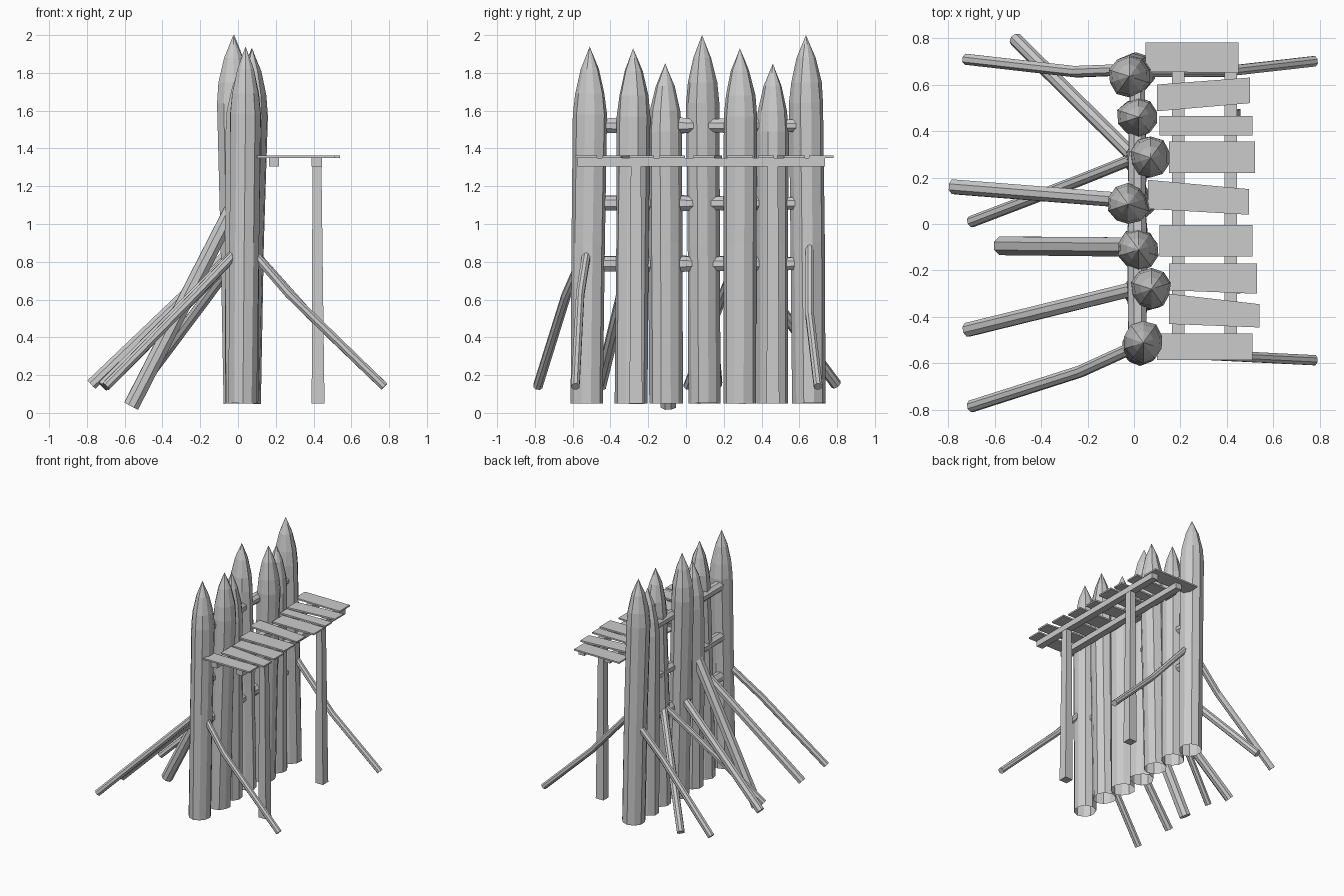
import bpy
import bmesh
import math
import random
from mathutils import Vector

random.seed(4)
cube = bpy.data.objects.get("Cube")
if cube:
    bpy.data.objects.remove(cube, do_unlink=True)

wood = bpy.data.materials.new("weathered_grey_wood")
wood.use_nodes = True
grey = (0.6, 0.6, 0.6, 1)
wood.diffuse_color = grey
wood.node_tree.nodes["Principled BSDF"].inputs["Base Color"].default_value = grey


def finish(name, bm):
    """Turn a bmesh into a flat-shaded wooden object."""
    bmesh.ops.recalc_face_normals(bm, faces=bm.faces)
    mesh = bpy.data.meshes.new(name)
    bm.to_mesh(mesh)
    bm.free()
    mesh.materials.append(wood)
    obj = bpy.data.objects.new(name, mesh)
    bpy.context.collection.objects.link(obj)
    return obj


def log(name, points, radii, sides=8, jitter=0.05, caps=(True, True)):
    """Rough-hewn log: uneven rings swept along a path; zero radius makes a tip."""
    bm = bmesh.new()
    points = [Vector(p) for p in points]
    # each side keeps its own bulge so that ridges run along the log
    bulge = [1 + random.uniform(-jitter, jitter) for _ in range(sides)]
    rings = []
    for i, (p, r) in enumerate(zip(points, radii)):
        if r == 0:
            rings.append([bm.verts.new(p)])
            continue
        tangent = points[min(i + 1, len(points) - 1)] - points[max(i - 1, 0)]
        side = tangent.cross(Vector((0, 1, 0)))
        if side.length < tangent.length * 0.1:
            side = Vector((1, 0, 0))
        side.normalize()
        up = tangent.normalized().cross(side)
        ring = []
        for k in range(sides):
            a = math.tau * (k + 0.5) / sides
            rr = r * bulge[k] * (1 + random.uniform(-jitter, jitter) / 2)
            ring.append(bm.verts.new(p + (side * math.cos(a) + up * math.sin(a)) * rr))
        rings.append(ring)
    for lower, upper in zip(rings, rings[1:]):
        for k in range(sides):
            n = (k + 1) % sides
            if len(upper) == 1:
                bm.faces.new((lower[k], lower[n], upper[0]))
            else:
                bm.faces.new((lower[k], lower[n], upper[n], upper[k]))
    for ring, cap in zip((rings[0], rings[-1]), caps):
        if cap and len(ring) > 2:
            bm.faces.new(ring)
    return finish(name, bm)


def prism(name, outline, z0, z1):
    """Upright prism from an outline in plan."""
    bm = bmesh.new()
    face = bm.faces.new([bm.verts.new((x, y, z0)) for x, y in outline])
    top = bmesh.ops.extrude_face_region(bm, geom=[face])
    verts = [v for v in top["geom"] if isinstance(v, bmesh.types.BMVert)]
    bmesh.ops.translate(bm, verts=verts, vec=(0, 0, z1 - z0))
    # the extrusion source stays as the underside
    if not face.is_valid:
        bm.faces.new([v for v in bm.verts if v not in verts])
    return finish(name, bm)


def box(name, x0, x1, y0, y1, z0, z1):
    return prism(name, [(x0, y0), (x1, y0), (x1, y1), (x0, y1)], z0, z1)


# Sharpened wall posts: base y, tip x, tip y, tip height
posts = [
    (-0.53, 0.04, -0.51, 1.94),
    (-0.295, 0.075, -0.28, 1.93),
    (-0.105, 0.02, -0.11, 1.85),
    (0.095, -0.025, 0.085, 2.0),
    (0.28, 0.072, 0.285, 1.93),
    (0.46, 0.02, 0.46, 1.85),
    (0.65, -0.02, 0.635, 2.0),
]
for i, (base_y, x, y, top) in enumerate(posts):
    base_x = 0.02 + (x - 0.02) * 0.3
    path = [(base_x, base_y, 0.05),
            ((base_x + x) / 2, (base_y + y) / 2, 0.9)]
    path += [(x, y, top - drop) for drop in (0.36, 0.25, 0.12, 0.05, 0)]
    log(f"wall_post_{i + 1}", path, (0.084, 0.086, 0.088, 0.077, 0.048, 0.02, 0),
        sides=10, jitter=0.07, caps=(False, False))

# Horizontal rails tying the posts together, pinched near one post
for i, z in enumerate((0.79, 1.11, 1.52)):
    path = [(0.015, y, z) for y in (-0.47, -0.2, -0.02, 0.09, 0.2, 0.6)]
    log(f"cross_rail_{i + 1}", path, (0.042, 0.045, 0.045, 0.034, 0.042, 0.035))

# Slanted braces: foot, optional bend, head, and thickness
braces = {
    "back_brace_1": (0.026, (-0.72, 0.708, 0.14), (-0.25, 0.655, 0.62), (0, 0.665, 0.88)),
    "back_brace_2": (0.03, (-0.51, 0.795, 0.15), (-0.01, 0.3, 0.82)),
    "back_brace_3": (0.026, (-0.7, 0.01, 0.14), (-0.23, 0.19, 0.61), (0.02, 0.29, 0.86)),
    "back_brace_4": (0.034, (-0.775, 0.16, 0.15), (-0.02, 0.1, 0.87)),
    "back_brace_5": (0.044, (-0.565, -0.095, 0.035), (-0.02, -0.1, 1.1)),
    "back_brace_6": (0.032, (-0.715, -0.455, 0.14), (0.0, -0.28, 0.86)),
    "back_brace_7": (0.026, (-0.7, -0.785, 0.14), (-0.23, -0.635, 0.62), (0, -0.53, 0.86)),
    "front_brace_1": (0.024, (0.775, -0.585, 0.14), (0.27, -0.56, 0.63), (0.08, -0.525, 0.85)),
    "front_brace_2": (0.024, (0.775, 0.7, 0.14), (0.38, 0.655, 0.52), (0.04, 0.655, 0.9)),
}
for name, (radius, *path) in braces.items():
    log(name, path, [radius] * len(path))

# Walkway bearers and tapered support legs
for name, x in (("inner_bearer", 0.19), ("outer_bearer", 0.417)):
    box(name, x - 0.027, x + 0.027, -0.575, 0.735, 1.305, 1.35)
for name, y in (("walkway_leg_1", -0.265), ("walkway_leg_2", 0.46)):
    leg = box(name, 0.39, 0.458, y - 0.034, y + 0.034, 0.05, 1.306)
    for v in leg.data.vertices:
        if v.co.z > 1:
            v.co.x = 0.418 + (v.co.x - 0.424) * 0.7
            v.co.y = y + (v.co.y - y) * 0.8

# Walkway planks: inner x, outer x, inner y span, outer y span
planks = [
    (0.05, 0.45, (0.655, 0.78), (0.65, 0.78)),
    (0.1, 0.5, (0.485, 0.6), (0.52, 0.63)),
    (0.11, 0.51, (0.38, 0.465), (0.38, 0.465)),
    (0.15, 0.52, (0.22, 0.355), (0.22, 0.355)),
    (0.06, 0.495, (0.065, 0.19), (0.04, 0.15)),
    (0.11, 0.51, (-0.14, -0.005), (-0.14, -0.005)),
    (0.15, 0.53, (-0.285, -0.17), (-0.3, -0.17)),
    (0.15, 0.54, (-0.43, -0.3), (-0.445, -0.345)),
    (0.1, 0.51, (-0.585, -0.47), (-0.585, -0.47)),
]
for i, (x0, x1, (a0, a1), (b0, b1)) in enumerate(planks):
    prism(f"walkway_plank_{i + 1}", [(x0, a0), (x1, b0), (x1, b1), (x0, a1)], 1.35, 1.362)
